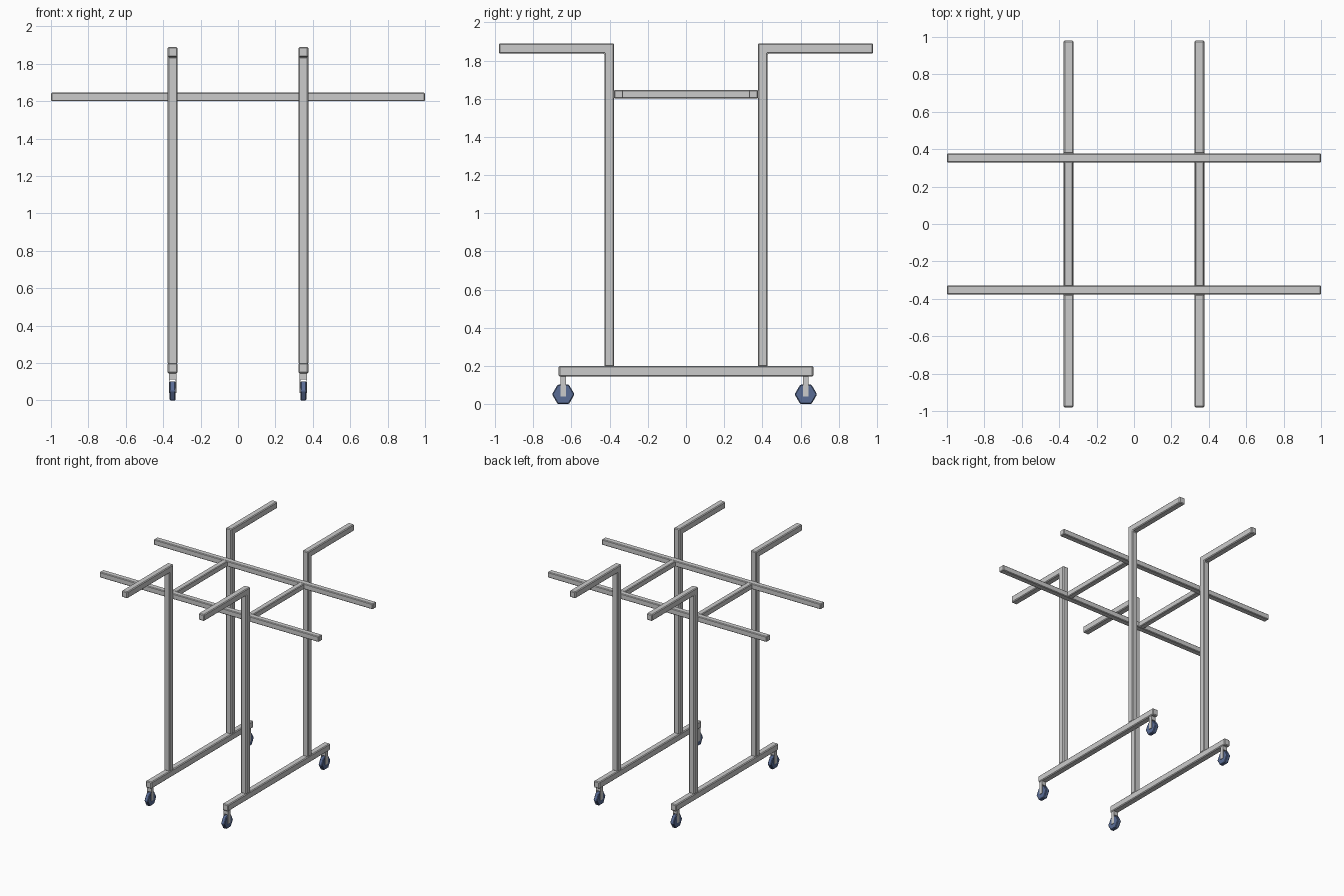
import bpy, bmesh
from math import cos, sin, pi, radians

if "Cube" in bpy.data.objects:
    bpy.data.objects.remove(bpy.data.objects["Cube"])

blue = bpy.data.materials.new("caster_blue")
blue.diffuse_color = (0.10, 0.15, 0.30, 1)
blue.use_nodes = True
blue.node_tree.nodes["Principled BSDF"].inputs["Base Color"].default_value = blue.diffuse_color


def prism(name, profile, axis, lo, hi, bevel=0.006, mat=None):
    """Extrude a closed 2D profile along x (profile = y,z) or y (profile = x,z)."""
    bm = bmesh.new()
    place = (lambda a, b: (lo, a, b)) if axis == "x" else (lambda a, b: (a, lo, b))
    face = bm.faces.new([bm.verts.new(place(a, b)) for a, b in profile])
    out = bmesh.ops.extrude_face_region(bm, geom=[face])
    shift = (hi - lo, 0, 0) if axis == "x" else (0, hi - lo, 0)
    bmesh.ops.translate(bm, vec=shift,
                        verts=[g for g in out["geom"] if isinstance(g, bmesh.types.BMVert)])
    bmesh.ops.recalc_face_normals(bm, faces=bm.faces)
    mesh = bpy.data.meshes.new(name)
    bm.to_mesh(mesh)
    bm.free()
    ob = bpy.data.objects.new(name, mesh)
    bpy.context.collection.objects.link(ob)
    if bevel:
        mod = ob.modifiers.new("edge_bevel", "BEVEL")
        mod.width, mod.segments, mod.limit_method = bevel, 1, "ANGLE"
        mod.angle_limit = radians(40)
    if mat:
        mesh.materials.append(mat)
    return ob


def rect(a0, a1, b0, b1):
    return [(a0, b0), (a1, b0), (a1, b1), (a0, b1)]


T = 0.026   # half thickness of the main tube
R = 0.023   # half thickness of the hanging rails

for sx, side in ((-1, "left"), (1, "right")):
    x = 0.35 * sx
    # base runner and the rail joining the two long hanging rails
    prism(f"base_runner_{side}", rect(x - T, x + T, 0.145, 0.20), "y", -0.667, 0.667)
    prism(f"cross_rail_{side}", rect(x - R, x + R, 1.60, 1.646), "y", -0.335, 0.335, 0.005)

    for sy, end in ((-1, "front"), (1, "back")):
        # upright with outward arm, one L-shaped profile
        ell = [(0.376, 0.195), (0.428, 0.195), (0.428, 1.836), (0.98, 1.836),
               (0.98, 1.89), (0.376, 1.89)]
        prism(f"upright_arm_{end}_{side}", [(sy * a, b) for a, b in ell], "x", x - T, x + T)

        # caster: forked bracket and six-sided wheel
        y = -0.643 if sy < 0 else 0.628
        fork = [(-0.02, 0.148), (-0.02, 0.04), (-0.015, 0.04), (-0.015, 0.113),
                (0.015, 0.113), (0.015, 0.04), (0.02, 0.04), (0.02, 0.148)]
        prism(f"caster_fork_{end}_{side}", [(x + a, b) for a, b in fork], "y",
              y - 0.015, y + 0.015, 0)
        hexagon = [(y + 0.059 * cos(i * pi / 3), 0.0511 + 0.059 * sin(i * pi / 3))
                   for i in range(6)]
        prism(f"caster_wheel_{end}_{side}", hexagon, "x", x - 0.016, x + 0.016, 0.005, blue)

# long hanging rails against the inner faces of the uprights
for sy, end in ((-1, "front"), (1, "back")):
    y = 0.353 * sy
    prism(f"hanging_rail_{end}", rect(y - 0.024, y + 0.024, 1.60, 1.646), "x", -1, 1, 0.005)
